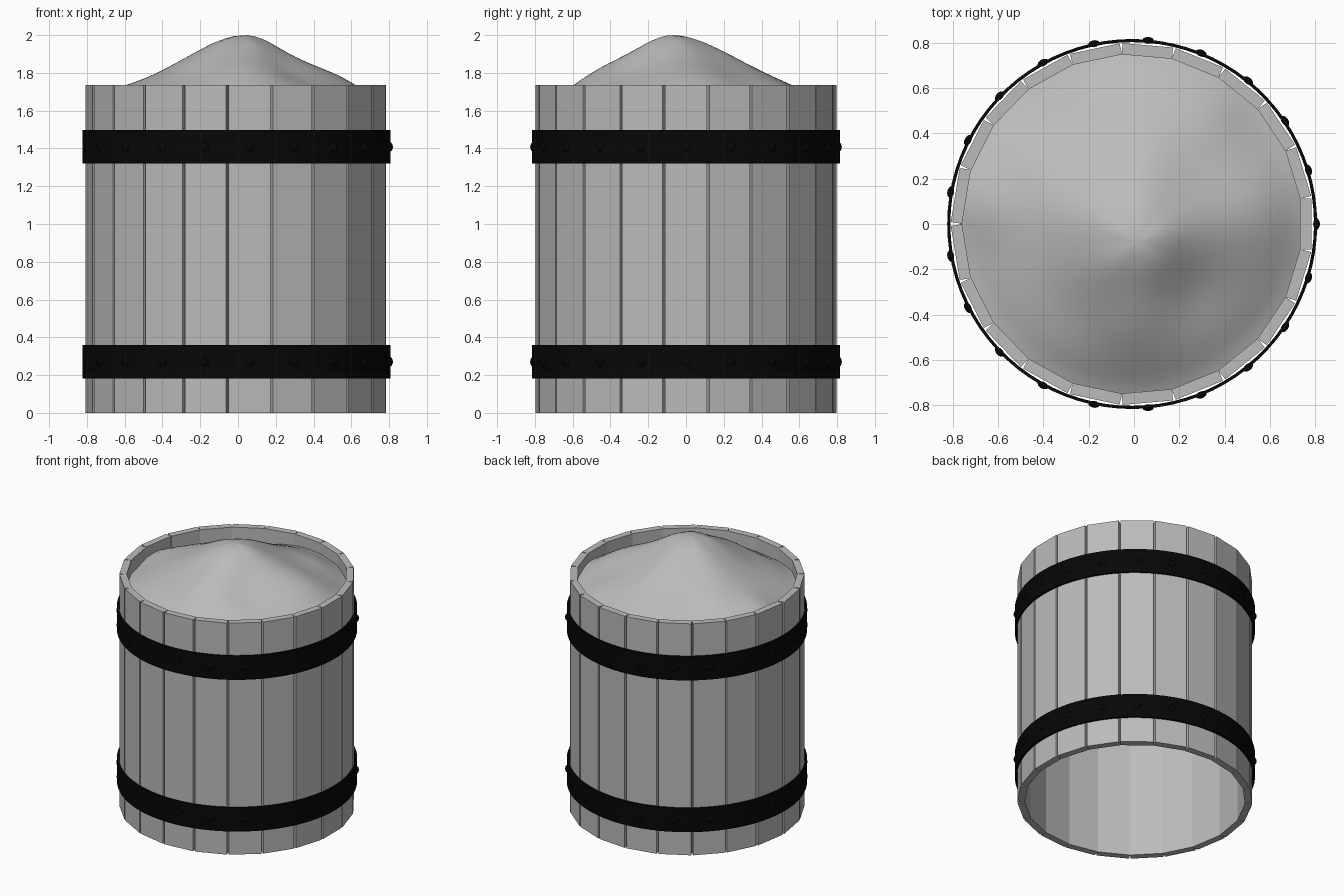
import bpy, bmesh, math
from mathutils import Matrix, Vector

cube = bpy.data.objects.get("Cube")
if cube:
    bpy.data.objects.remove(cube, do_unlink=True)

CX = -0.008           # barrel axis
SIDE = 10             # staves on each side of the first one
STEP = math.radians(17)
TOP = 1.735
HOOPS = {"lower": 0.271, "upper": 1.408}


def material(name, rgb):
    m = bpy.data.materials.new(name)
    m.use_nodes = True
    m.diffuse_color = (*rgb, 1)
    m.node_tree.nodes["Principled BSDF"].inputs["Base Color"].default_value = (*rgb, 1)
    return m


def finish(bm, name, mat, smooth=False):
    bmesh.ops.recalc_face_normals(bm, faces=bm.faces)
    me = bpy.data.meshes.new(name)
    bm.to_mesh(me)
    bm.free()
    me.materials.append(mat)
    ob = bpy.data.objects.new(name, me)
    ob.location.x = CX
    bpy.context.collection.objects.link(ob)
    if smooth:
        bpy.ops.object.select_all(action='DESELECT')
        ob.select_set(True)
        bpy.context.view_layer.objects.active = ob
        bpy.ops.object.shade_smooth_by_angle(angle=math.radians(40))
    return ob


def turn(angle):
    return Matrix.Rotation(angle, 4, 'Z')


grey = material("mid grey", (0.5, 0.5, 0.5))
black = material("black iron", (0.002, 0.002, 0.002))

# Staves: straight boards touching at their inner corners;
# the last pair is a little wider to close the ring
bm = bmesh.new()
for i in range(-SIDE, SIDE + 1):
    last = abs(i) == SIDE
    angle = i * STEP + (math.copysign(math.radians(0.7), i) if last else 0)
    width = 0.241 if last else 0.223
    place = turn(angle) @ Matrix.Translation((0.766, 0, TOP / 2))
    bmesh.ops.create_cube(bm, size=1, matrix=place @ Matrix.Diagonal((0.05, width, TOP, 1)))
finish(bm, "staves", grey)

# Hoops: thin open rings, with a rivet at the middle of each stave
for label, z in HOOPS.items():
    bm = bmesh.new()
    profile = [(0.802, -0.089), (0.816, -0.089), (0.816, 0.089), (0.802, 0.089)]
    verts = [bm.verts.new((r, 0, z + h)) for r, h in profile]
    edges = [bm.edges.new((verts[k], verts[(k + 1) % 4])) for k in range(4)]
    bmesh.ops.spin(bm, geom=verts + edges, cent=(0, 0, 0), axis=(0, 0, 1),
                   angle=math.tau, steps=84, use_merge=True)
    bmesh.ops.remove_doubles(bm, verts=bm.verts, dist=0.0001)
    finish(bm, label + "_hoop", black, True)

    bm = bmesh.new()
    for i in range(-SIDE, SIDE + 1):
        place = turn(i * STEP) @ Matrix.Translation((0.813, 0, z)) @ Matrix.Rotation(math.pi / 2, 4, 'Y')
        bmesh.ops.create_uvsphere(bm, u_segments=12, v_segments=8, radius=0.025,
                                  matrix=place @ Matrix.Diagonal((1, 1, 0.6, 1)))
    finish(bm, label + "_rivets", black, True)

# Heaped filling: rings spreading from an off-centre peak to the wall
SLOPE = [(0, 1.99), (0.12, 1.98), (0.25, 1.935), (0.35, 1.893), (0.45, 1.85),
         (0.6, 1.79), (0.8, 1.715), (1, 1.63)]
# lumps and hollows: x, y, height, spread
LUMPS = [(0.1, -0.06, 0.015, 0.10), (0, -0.47, 0.025, 0.12), (0.27, -0.3, -0.03, 0.11),
         (0.36, 0.5, 0.03, 0.12), (0.55, 0.05, 0.03, 0.15), (-0.68, 0.08, 0.03, 0.11),
         (-0.5, 0.5, -0.05, 0.2), (-0.3, -0.35, -0.02, 0.13), (0.5, -0.5, -0.02, 0.15),
         (-0.45, 0.3, 0.015, 0.09), (0.05, 0.2, 0.01, 0.13)]


def slope_height(t):
    for (a, za), (b, zb) in zip(SLOPE, SLOPE[1:]):
        if t <= b:
            return za + (zb - za) * (t - a) / (b - a)
    return SLOPE[-1][1]


def heap_point(t, ang):
    peak = Vector((0.02, -0.08))
    rim = Vector((math.cos(ang), math.sin(ang))) * 0.757
    p = peak.lerp(rim, t)
    # average neighbouring heights to round the slope
    z = sum(slope_height(min(1, abs(t + d))) for d in (-0.07, 0, 0.07)) / 3
    z += 0.012 * t * math.sin(5 * ang + 0.6)
    for x, y, h, s in LUMPS:
        z += h * math.exp(-((p.x - x) ** 2 + (p.y - y) ** 2) / (2 * s * s))
    return (p.x, p.y, z)


SEG, RINGS = 72, 20
bm = bmesh.new()
centre = bm.verts.new(heap_point(0, 0))
rings = [[bm.verts.new(heap_point(r / RINGS, math.tau * i / SEG)) for i in range(SEG)]
         for r in range(1, RINGS + 1)]
for i in range(SEG):
    j = (i + 1) % SEG
    bm.faces.new((centre, rings[0][i], rings[0][j]))
    for a, b in zip(rings, rings[1:]):
        bm.faces.new((a[i], b[i], b[j], a[j]))
finish(bm, "heaped_filling", grey, True)
